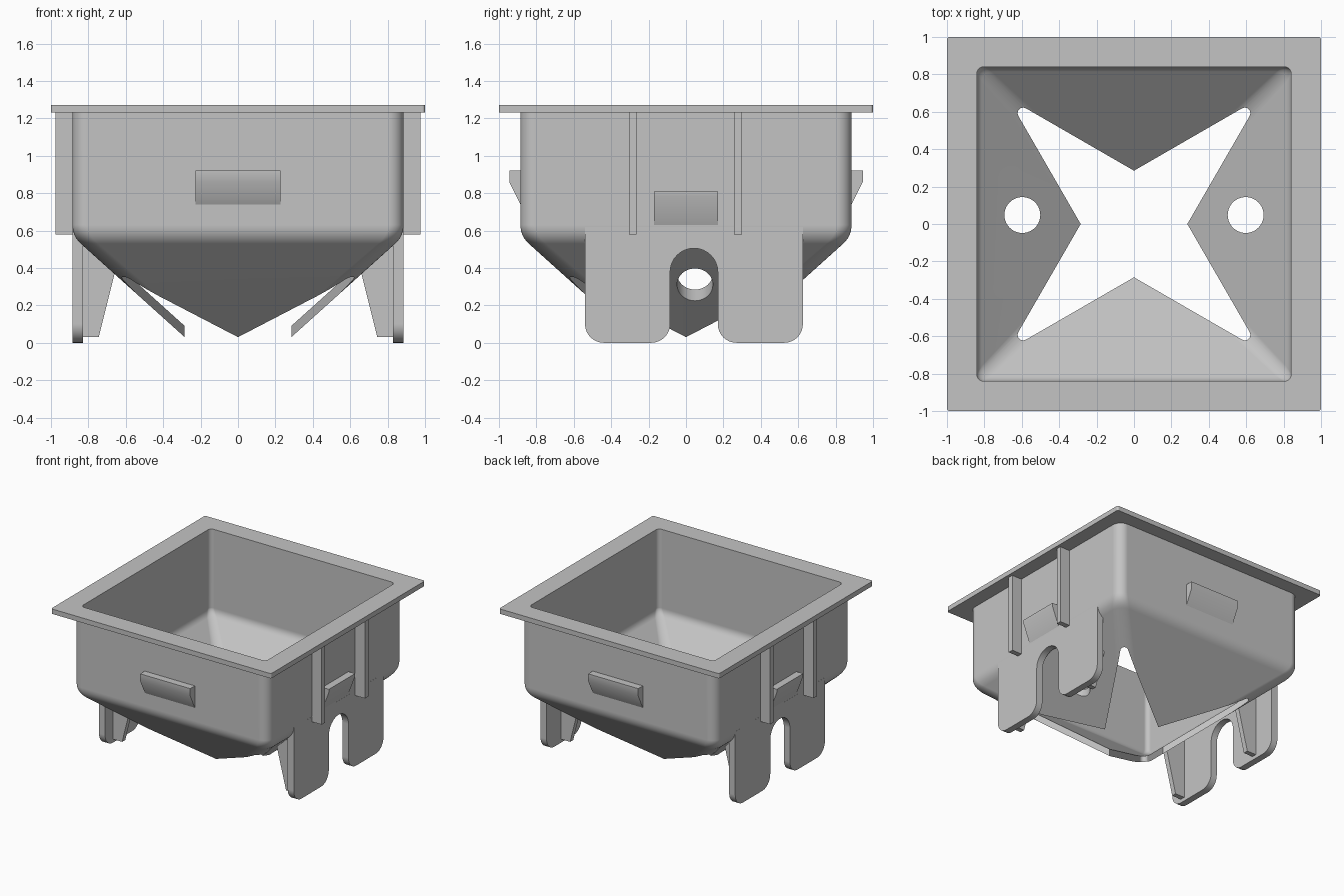
import bpy, bmesh, math
from mathutils import Vector

if "Cube" in bpy.data.objects:
    bpy.data.objects.remove(bpy.data.objects["Cube"])

grey = bpy.data.materials.new("grey_plastic")
grey.diffuse_color = (0.55, 0.55, 0.55, 1)
grey.use_nodes = True
grey.node_tree.nodes["Principled BSDF"].inputs["Base Color"].default_value = grey.diffuse_color


def fillet(corners, n=8):
    """Closed outline from (u, v, radius) corners, rounding each one."""
    out = []
    for i, (u, v, r) in enumerate(corners):
        p = Vector((u, v))
        if r == 0:
            out.append(p)
            continue
        a = (Vector(corners[i - 1][:2]) - p).normalized()
        b = (Vector(corners[(i + 1) % len(corners)][:2]) - p).normalized()
        half = a.angle(b) / 2
        c = p + (a + b).normalized() * r / math.sin(half)
        start = p + a * r / math.tan(half) - c
        end = p + b * r / math.tan(half) - c
        sweep = math.atan2(start.x * end.y - start.y * end.x, start.dot(end))
        for k in range(n + 1):
            t = sweep * k / n
            out.append(c + Vector((start.x * math.cos(t) - start.y * math.sin(t),
                                   start.x * math.sin(t) + start.y * math.cos(t))))
    return out


def loft(name, rings):
    """Solid through a stack of closed rings with equal point counts."""
    bm = bmesh.new()
    loops = [[bm.verts.new(p) for p in ring] for ring in rings]
    n = len(loops[0])
    for lo, hi in zip(loops, loops[1:]):
        for i in range(n):
            j = (i + 1) % n
            bm.faces.new((lo[i], lo[j], hi[j], hi[i]))
    bm.faces.new(loops[0])
    bm.faces.new(loops[-1])
    bmesh.ops.recalc_face_normals(bm, faces=bm.faces)
    me = bpy.data.meshes.new(name)
    bm.to_mesh(me)
    bm.free()
    me.materials.append(grey)
    ob = bpy.data.objects.new(name, me)
    bpy.context.collection.objects.link(ob)
    return ob


def prism(name, outline, axis, t0, t1):
    """Extrude a 2D outline along x, y or z."""
    place = {"x": lambda t, u, v: (t, u, v),
             "y": lambda t, u, v: (u, t, v),
             "z": lambda t, u, v: (u, v, t)}[axis]
    return loft(name, [[place(t, p[0], p[1]) for p in outline] for t in (t0, t1)])


def square(h, r):
    return fillet([(h, -h, r), (h, h, r), (-h, h, r), (-h, -h, r)])


def hopper(name, h, top, tip_z, bend, r_top, r_low):
    """Square tub whose floor is an inverted pyramid, with a soft bend."""
    slope = 0.9
    floor = lambda x: tip_z + slope * (x - 0.285)
    s = math.hypot(1, slope)
    p0 = Vector((h, floor(h) + bend))
    p1 = Vector((h, floor(h)))
    p2 = p1 - Vector((1, slope)) / s * bend
    profile = [(h, top, r_top)]
    for k in range(8):
        t = k / 7
        q = p0 * (1 - t) ** 2 + p1 * 2 * t * (1 - t) + p2 * t * t
        profile.append((q.x, q.y, r_top + (r_low - r_top) * t * 0.3))
    profile.append((0.25, floor(0.25), r_low))
    return loft(name, [[(p.x, p.y, z) for p in square(x, r)] for x, z, r in profile])


def cut(ob, cutters):
    bpy.context.view_layer.objects.active = ob
    for c in cutters:
        m = ob.modifiers.new("cut", "BOOLEAN")
        m.operation, m.solver, m.object = "DIFFERENCE", "EXACT", c
        bpy.ops.object.modifier_apply(modifier=m.name)


# Cutters: cavity, four-pointed floor opening, round drain holes
cavity = hopper("cavity_cutter", 0.84, 1.4, 0.09, 0.035, 0.035, 0.10)
star = []
for k in range(4):
    c, s = round(math.cos(k * math.pi / 2)), round(math.sin(k * math.pi / 2))
    for x, y, r in ((0.285, 0, 0), (0.674, 0.674, 0.03)):
        star.append((x * c - y * s, x * s + y * c, r))
opening = prism("opening_cutter", fillet(star), "z", -0.2, 0.8)
holes = []
for sx in (-1, 1):
    ring = [(sx * 0.597 + 0.096 * math.cos(math.tau * i / 40),
             0.048 + 0.096 * math.sin(math.tau * i / 40)) for i in range(40)]
    holes.append(prism("hole_cutter", ring, "z", -0.2, 0.8))

# Bowl and rim
bowl = hopper("bowl", 0.885, 1.24, 0.03, 0.06, 0.08, 0.12)
cut(bowl, [cavity, opening] + holes)
rim = prism("rim", square(1.0, 0.015), "z", 1.23, 1.27)
cut(rim, [cavity])
parts = [bowl, rim]

# Leg plate outline with a round-topped slot, and its gusset
leg_outline = fillet([(-0.54, 0.62, 0), (-0.54, 0, 0.1), (-0.085, 0, 0.1),
                      (-0.085, 0.505, 0.127), (0.17, 0.505, 0.127),
                      (0.17, 0, 0.1), (0.625, 0, 0.1), (0.625, 0.62, 0)])
gusset_outline = [(0.84, 0.03), (0.745, 0.03), (0.66, 0.37), (0.66, 0.39), (0.84, 0.55)]
side_clip = [(0.875, 0.625), (0.885, 0.63), (0.945, 0.785), (0.945, 0.81), (0.875, 0.81)]
end_clip = [(0.875, 0.72), (0.885, 0.74), (0.945, 0.86), (0.945, 0.92), (0.875, 0.92)]

for sx, side in ((-1, "left"), (1, "right")):
    leg = prism(side + "_leg_plate", leg_outline, "x", sx * 0.83, sx * 0.885)
    cut(leg, [cavity])
    parts.append(leg)
    for y in (-0.42, 0.42):
        parts.append(prism(side + "_gusset", [(sx * u, v) for u, v in gusset_outline],
                           "y", y - 0.02, y + 0.02))
    # Vertical ribs under the rim
    for y in (-0.285, 0.278):
        box = [(sx * 0.875, y - 0.021), (sx * 0.975, y - 0.021),
               (sx * 0.975, y + 0.021), (sx * 0.875, y + 0.021)]
        parts.append(prism(side + "_rib", box, "z", 0.58, 1.235))
    # Wedge clip between the ribs
    parts.append(prism(side + "_clip", [(sx * u, v) for u, v in side_clip], "y", -0.17, 0.17))

# Wedge clips on the front and back walls
for sy, side in ((-1, "front"), (1, "back")):
    parts.append(prism(side + "_clip", [(sy * u, v) for u, v in end_clip], "x", -0.227, 0.227))

for c in [cavity, opening] + holes:
    bpy.data.objects.remove(c)

# Smooth the rounded areas, keep hard edges
bpy.ops.object.select_all(action="DESELECT")
for ob in parts:
    ob.select_set(True)
bpy.context.view_layer.objects.active = bowl
bpy.ops.object.shade_smooth_by_angle(angle=math.radians(30))
for ob in (bowl, rim, *[p for p in parts if "leg" in p.name]):
    m = ob.modifiers.new("weighted_normals", "WEIGHTED_NORMAL")
    m.keep_sharp = True
